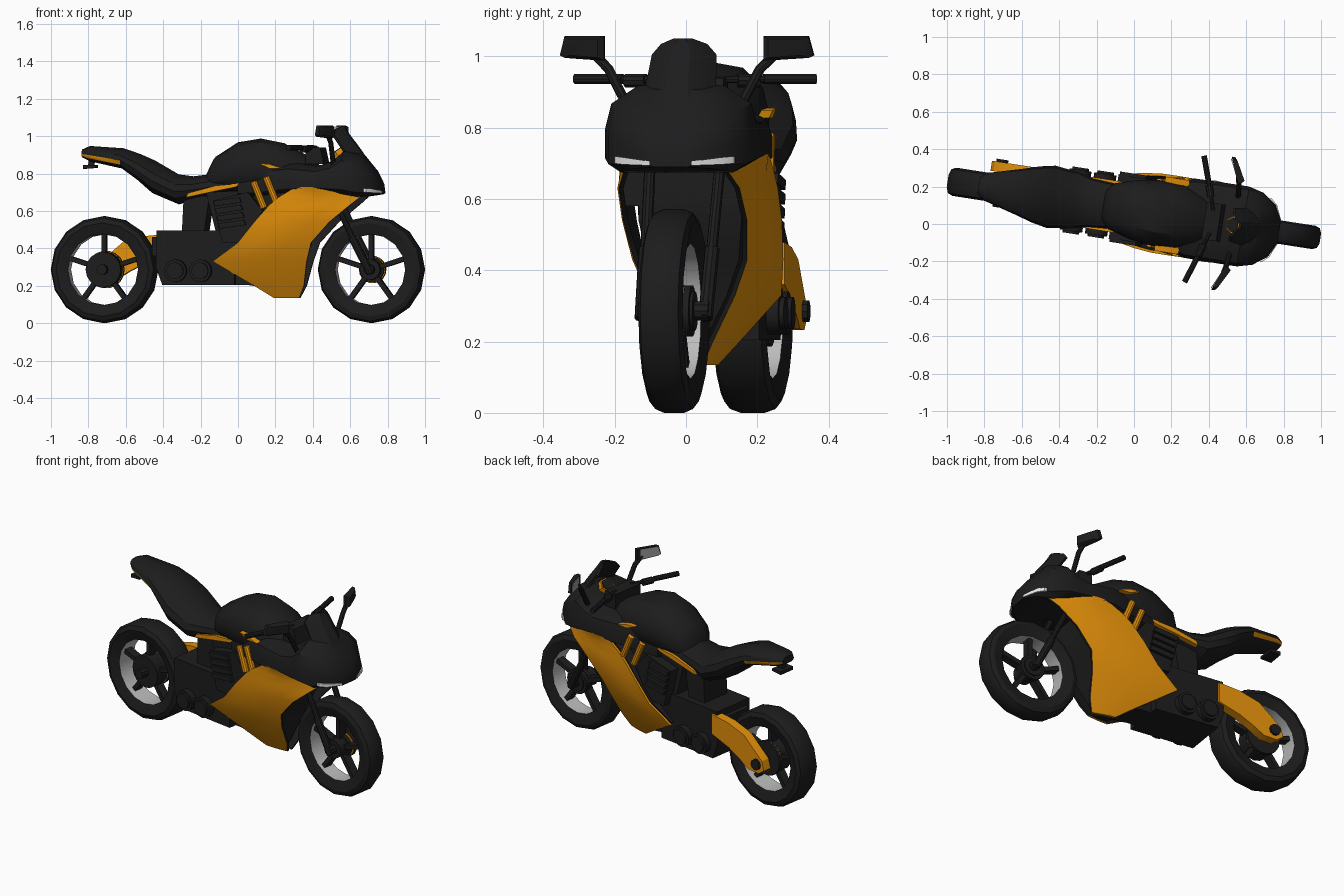
import bpy, bmesh, math
from mathutils import Matrix, Vector

if "Cube" in bpy.data.objects:
    bpy.data.objects.remove(bpy.data.objects["Cube"])

# The bike is modelled along +x, then yawed slightly as a whole
PLACE = Matrix.Translation((0, 0.077, 0)) @ Matrix.Rotation(math.radians(-8.8), 4, "Z")


def material(name, color):
    m = bpy.data.materials.new(name)
    m.use_nodes = True
    m.diffuse_color = (*color, 1)
    m.node_tree.nodes["Principled BSDF"].inputs["Base Color"].default_value = (*color, 1)
    return m


BLACK = material("black", (0.012, 0.012, 0.012))
ORANGE = material("orange", (0.77, 0.28, 0.003))
SILVER = material("silver", (0.5, 0.5, 0.5))
WHITE = material("lamp white", (0.8, 0.8, 0.8))
GLASS = material("mirror grey", (0.35, 0.35, 0.35))
SIDES = (("left", 1), ("right", -1))


def loft(name, rings, mat, closed=False, accent=None, rule=None):
    """Skin rings of points; closed joins last to first, otherwise cap the ends."""
    bm = bmesh.new()
    rows = [[bm.verts.new(p) for p in r] for r in rings]
    n = len(rows[0])
    for i in range(len(rows) if closed else len(rows) - 1):
        a, b = rows[i], rows[(i + 1) % len(rows)]
        for j in range(n):
            k = (j + 1) % n
            f = bm.faces.new((a[j], a[k], b[k], b[j]))
            f.material_index = int(bool(rule and rule(i, j)))
    if not closed:
        bm.faces.new(rows[0])
        bm.faces.new(rows[-1])
    bmesh.ops.recalc_face_normals(bm, faces=bm.faces)
    mesh = bpy.data.meshes.new(name)
    bm.to_mesh(mesh)
    bm.free()
    mesh.transform(PLACE)
    mesh.materials.append(mat)
    if accent:
        mesh.materials.append(accent)
    ob = bpy.data.objects.new(name, mesh)
    bpy.context.collection.objects.link(ob)
    return ob


def circle(c, r, axis, n=12):
    q = Vector(axis).to_track_quat("Z", "Y")
    return [Vector(c) + q @ Vector((r * math.cos(t), r * math.sin(t), 0))
            for t in (2 * math.pi * i / n for i in range(n))]


def tube(name, pts, r, mat, n=10):
    pts = [Vector(p) for p in pts]
    rings = []
    for i, p in enumerate(pts):
        d = pts[min(i + 1, len(pts) - 1)] - pts[max(i - 1, 0)]
        rings.append(circle(p, r, d, n))
    return loft(name, rings, mat)


def prism(name, outline, v0, v1, mat):
    """Side outline (x, z) pulled across from v0 to v1."""
    return loft(name, [[(x, v, z) for x, z in outline] for v in (v0, v1)], mat)


def body(name, sections, half, mat, **kw):
    """Sections (x, half width, z low, z high) scaled onto a half profile."""
    prof = half + [(-a, b) for a, b in half[-2:0:-1]]
    rings = [[(x, w * a, lo + (hi - lo) * b) for a, b in prof] for x, w, lo, hi in sections]
    return loft(name, rings, mat, **kw)


# Wheels: broad tyre with silver inner barrel, hub, spokes and brake disc
def wheel(label, x, w, hub_r, hub_w, disc_r):
    z, n = 0.286, 16
    half = [(0.19, 0.75), (0.21, 0.85), (0.25, 1), (0.275, 0.85), (0.286, 0.45)]
    prof = half + [(r, -k) for r, k in reversed(half)]
    rings = [circle((x, w * k, z), r, (0, 1, 0), n) for r, k in prof]
    loft(label + "_tyre", rings, BLACK, True, SILVER, lambda i, j: i == len(prof) - 1)
    tube(label + "_hub", [(x, -hub_w, z), (x, hub_w, z)], hub_r, BLACK, 16)
    tube(label + "_axle", [(x, -0.1, z), (x, 0.1, z)], 0.028, BLACK)
    tube(label + "_brake_disc", [(x, 0.03, z), (x, 0.036, z)], disc_r, ORANGE, 18)
    tube(label + "_disc_carrier", [(x, 0.0, z), (x, 0.022, z)], disc_r - 0.003, BLACK, 18)
    tube(label + "_disc_cover", [(x, 0.034, z), (x, 0.052, z)], disc_r + 0.003, BLACK, 18)
    for i in range(5):
        t = math.radians(90 + 72 * i)
        d = Vector((math.cos(t), 0, math.sin(t)))
        side = Vector((-d.z, 0, d.x)) * 0.013
        rs = []
        for r in (0.03, 0.195):
            c = Vector((x, 0, z)) + d * r
            rs.append([c + side * a + Vector((0, b * 0.025, 0))
                       for a, b in ((1, 1), (-1, 1), (-1, -1), (1, -1))])
        loft(label + "_spoke_%d" % (i + 1), rs, BLACK)


wheel("front", 0.722, 0.063, 0.055, 0.06, 0.07)
wheel("rear", -0.722, 0.076, 0.095, 0.05, 0.098)

# Front forks
for s, k in SIDES:
    tube(s + "_fork_tube", [(0.51, k * 0.1, 0.72), (0.66, k * 0.092, 0.4)], 0.016, BLACK)
    tube(s + "_fork_leg", [(0.63, k * 0.094, 0.46), (0.73, k * 0.09, 0.265)], 0.021, BLACK)

# Nose fairing, tank and tail
nose = [(0, 0), (0.82, 0), (1, 0.1), (1, 0.45), (0.92, 0.74), (0.57, 0.95), (0, 1)]
body("nose_fairing", [
    (0.785, 0.06, 0.69, 0.75), (0.745, 0.14, 0.685, 0.82), (0.67, 0.195, 0.675, 0.91),
    (0.59, 0.216, 0.69, 0.93), (0.53, 0.216, 0.7, 0.875), (0.45, 0.216, 0.71, 0.845),
    (0.3, 0.214, 0.7, 0.868), (0.21, 0.186, 0.69, 0.86), (0.12, 0.165, 0.68, 0.845),
    (0.02, 0.14, 0.68, 0.8)], nose, BLACK)
tank = [(0, 0), (0.7, 0), (0.95, 0.2), (1, 0.45), (0.9, 0.72), (0.58, 0.93), (0, 1)]
body("fuel_tank", [
    (-0.165, 0.08, 0.72, 0.8), (-0.12, 0.125, 0.72, 0.89), (0, 0.16, 0.72, 0.967),
    (0.125, 0.178, 0.72, 0.987), (0.25, 0.168, 0.72, 0.962), (0.35, 0.13, 0.74, 0.91),
    (0.43, 0.07, 0.78, 0.86)], tank, BLACK)
tail = [(0, 0), (0.6, 0.04), (0.9, 0.2), (1, 0.42), (0.93, 0.66), (0.62, 0.9), (0, 1)]
body("seat_and_tail", [
    (-0.84, 0.045, 0.885, 0.93), (-0.8, 0.075, 0.865, 0.947), (-0.62, 0.125, 0.825, 0.935),
    (-0.53, 0.152, 0.76, 0.905), (-0.45, 0.168, 0.69, 0.87), (-0.32, 0.152, 0.635, 0.795),
    (-0.24, 0.13, 0.655, 0.785), (-0.12, 0.122, 0.68, 0.8), (0.04, 0.12, 0.7, 0.82)],
    tail, BLACK, accent=ORANGE, rule=lambda i, j: i < 2 and j in (2, 9))
prism("plate_light", [(-0.83, 0.825), (-0.83, 0.845), (-0.765, 0.845), (-0.765, 0.83)],
      -0.05, 0.05, BLACK)
prism("plate_bracket", [(-0.81, 0.84), (-0.8, 0.9), (-0.77, 0.9), (-0.78, 0.84)],
      -0.015, 0.015, BLACK)

# Windscreen: rows of (x, z, half width) bowed backwards at the sides
rows = [(0.72, 0.85, 0.13), (0.675, 0.92, 0.1), (0.645, 0.96, 0.096),
        (0.61, 1.005, 0.092), (0.59, 1.035, 0.066), (0.582, 1.05, 0.028)]
bow = (-1, -0.7, -0.3, 0.3, 0.7, 1)
loft("windscreen", [
    [(x - 0.8 * w * t * t, w * t, z) for t in bow] +
    [(x - 0.012 - 0.8 * w * t * t, w * t * 0.93, z - 0.004) for t in reversed(bow)]
    for x, z, w in rows], BLACK)

# Instrument cluster with an orange rim
for nm, r, a, m in (("dash_rim", 0.048, 0.0, ORANGE), ("dash_face", 0.04, 0.005, BLACK)):
    c, d = Vector((0.54, 0, 0.908)), Vector((-0.6, 0, 0.8))
    tube(nm, [c - d * 0.02, c + d * (0.01 + a)], r, m, 6)

# Side panels: rows of (z, x rear, x front, v rear, v front), dark on the inside
panel = [(0.135, 0.2, 0.335, 0.045, 0.022), (0.2, 0.1, 0.365, 0.09, 0.055),
         (0.33, -0.11, 0.39, 0.176, 0.122), (0.43, 0.03, 0.42, 0.203, 0.161),
         (0.54, 0.12, 0.52, 0.213, 0.176), (0.63, 0.2, 0.63, 0.214, 0.172),
         (0.675, 0.255, 0.685, 0.212, 0.15), (0.727, 0.34, 0.48, 0.206, 0.208)]
steps = (0, 0.25, 0.5, 0.75, 1)
for s, k in SIDES:
    rings = []
    for z, xr, xf, vr, vf in panel:
        out = [(xr + (xf - xr) * t, vr + (vf - vr) * t + 0.013 * math.sin(math.pi * t)
                * min(1, vr * 6)) for t in steps]
        rings.append([(x, k * v, z) for x, v in out] +
                     [(x, k * (v - 0.014), z) for x, v in reversed(out)])
    loft(s + "_side_panel", rings, ORANGE, accent=BLACK, rule=lambda i, j: 4 <= j <= 8)
core = []
for z, xr, xf, vr, vf in panel:
    a, b, v, w = xr + 0.02, min(xf - 0.04, 0.43), max(vr - 0.03, 0.01), max(vf - 0.03, 0.01)
    core.append([(a, v, z), (b, w, z), (b, -w, z), (a, -v, z)])
loft("belly_core", core, BLACK)
prism("inner_bulkhead", [(0.39, 0.58), (0.39, 0.725), (0.43, 0.725), (0.43, 0.58)],
      -0.192, 0.192, BLACK)

# Engine and frame
prism("engine_case", [(-0.42, 0.495), (-0.08, 0.495), (0.08, 0.49), (0.0, 0.3),
                      (0.0, 0.205), (-0.39, 0.205), (-0.425, 0.3)], -0.13, 0.13, BLACK)
prism("oil_pan", [(-0.02, 0.205), (-0.02, 0.4), (0.15, 0.4), (0.15, 0.19), (0.06, 0.205)],
      -0.08, 0.08, BLACK)
prism("engine_block", [(-0.1, 0.48), (-0.155, 0.7), (0.3, 0.72), (0.3, 0.48)],
      -0.115, 0.115, BLACK)
prism("seat_strut", [(-0.29, 0.48), (-0.28, 0.68), (-0.14, 0.68), (-0.17, 0.48)],
      -0.09, 0.09, BLACK)
for s, k in SIDES:
    prism(s + "_engine_cover", [(-0.06, 0.43), (-0.11, 0.655), (0.08, 0.7), (0.16, 0.6),
                                (0.1, 0.5), (0.03, 0.43)], k * 0.1, k * 0.172, BLACK)
    for i in range(4):
        z = 0.505 + 0.04 * i
        x = -0.07 - 0.008 * i
        prism(s + "_cooling_fin_%d" % (i + 1),
              [(x, z), (x - 0.01, z + 0.028), (x + 0.13, z + 0.048), (x + 0.14, z + 0.02)],
              k * 0.15, k * 0.19, BLACK)
    for i, x in enumerate((-0.315, -0.18)):
        tube(s + "_engine_cap_%d" % (i + 1), [(x, k * 0.1, 0.28), (x, k * 0.165, 0.28)],
             0.06, BLACK, 16)
        tube(s + "_cap_centre_%d" % (i + 1), [(x, k * 0.16, 0.28), (x, k * 0.178, 0.28)],
             0.045, BLACK, 16)
    for i in range(2):
        x, z, v = 0.11 + 0.07 * i, 0.755 + 0.025 * i, 0.167 + 0.016 * i
        tube(s + "_frame_bar_%d" % (i + 1),
             [(x, k * v, z), (x + 0.058, k * (v + 0.008), z - 0.14)], 0.019, ORANGE)
    prism(s + "_seat_stripe", [(-0.26, 0.672), (-0.25, 0.695), (-0.1, 0.735),
                               (0.04, 0.748), (0.01, 0.728), (-0.12, 0.702)],
          k * 0.11, k * 0.138, ORANGE)
    prism(s + "_tank_mark", [(0.14, 0.855), (0.2, 0.85), (0.27, 0.828), (0.2, 0.828)],
          k * 0.15, k * 0.2, ORANGE)

# Single-sided swingarm
prism("swingarm", [(-0.39, 0.36), (-0.39, 0.478), (-0.52, 0.465), (-0.64, 0.43),
                   (-0.775, 0.315), (-0.79, 0.26), (-0.75, 0.232), (-0.67, 0.235),
                   (-0.6, 0.278), (-0.52, 0.318)], 0.088, 0.142, ORANGE)
tube("swingarm_axle_cap", [(-0.735, 0.09, 0.285), (-0.735, 0.157, 0.285)], 0.032, BLACK)
prism("swingarm_pivot", [(-0.45, 0.36), (-0.45, 0.46), (-0.36, 0.46), (-0.36, 0.36)],
      -0.1, 0.12, BLACK)

# Headlamps, handlebars and mirrors
prism("steering_clamp", [(0.38, 0.85), (0.38, 0.94), (0.46, 0.94), (0.48, 0.85)],
      -0.1, 0.1, BLACK)
for s, k in SIDES:
    loft(s + "_headlamp", [[(x + a, k * v, z) for a, z in
                            ((-0.012, lo), (0.008, lo), (0.008, lo + h), (-0.012, lo + h))]
                           for x, v, lo, h in ((0.78, 0.06, 0.694, 0.012),
                                               (0.745, 0.14, 0.697, 0.02),
                                               (0.712, 0.17, 0.7, 0.02))], WHITE)
    tube(s + "_handlebar", [(0.42, k * 0.06, 0.935), (0.34, k * 0.3, 0.937)], 0.011, BLACK)
    tube(s + "_grip", [(0.374, k * 0.2, 0.937), (0.326, k * 0.342, 0.937)], 0.015, BLACK)
    tube(s + "_switch_pod", [(0.395, k * 0.13, 0.932), (0.377, k * 0.19, 0.932)], 0.02, BLACK)
    tube(s + "_mirror_stem", [(0.54, k * 0.155, 0.85), (0.535, k * 0.215, 0.965),
                              (0.525, k * 0.26, 1.01)], 0.014, BLACK, 8)
    corners = ((0.226, 0.988), (0.226, 1.057), (0.346, 1.057), (0.36, 1.003), (0.345, 0.996))

    def face(off, shrink):
        return [(0.543 - 0.4 * (v - 0.22) + off, k * (0.29 + (v - 0.29) * shrink),
                 1.025 + (z - 1.025) * shrink) for v, z in corners]
    loft(s + "_mirror", [face(0.02, 0.75), face(0.005, 1), face(-0.014, 1)], BLACK)
    loft(s + "_mirror_glass", [face(-0.013, 0.86), face(-0.017, 0.86)], GLASS)

# Smooth rounded parts, keeping creases crisp
bpy.ops.object.select_all(action="DESELECT")
for ob in bpy.context.collection.objects:
    if ob.type == "MESH":
        ob.select_set(True)
        bpy.context.view_layer.objects.active = ob
bpy.ops.object.shade_smooth_by_angle(angle=math.radians(32))
